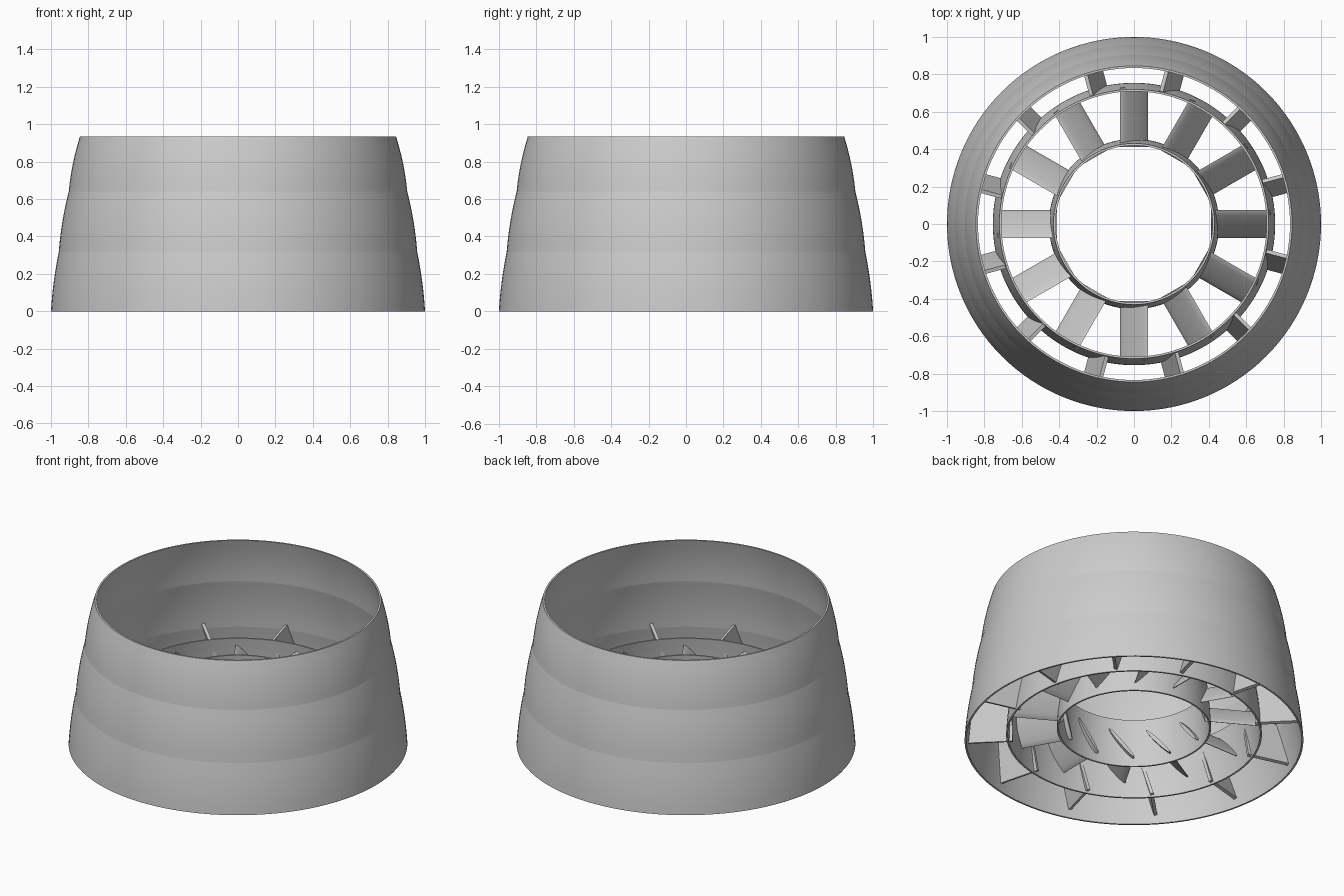
import bpy, bmesh, math

if "Cube" in bpy.data.objects:
    bpy.data.objects.remove(bpy.data.objects["Cube"])

SEG = 128
WALL = 0.011


def finish(name, bm, angle):
    bmesh.ops.recalc_face_normals(bm, faces=bm.faces[:])
    me = bpy.data.meshes.new(name)
    bm.to_mesh(me)
    bm.free()
    ob = bpy.data.objects.new(name, me)
    bpy.context.collection.objects.link(ob)
    bpy.ops.object.select_all(action='DESELECT')
    ob.select_set(True)
    bpy.context.view_layer.objects.active = ob
    bpy.ops.object.shade_smooth_by_angle(angle=math.radians(angle))
    return ob


def band_profile(stations, steps=6):
    """Bulging curve through (r, z) stations, with a kink at each one."""
    pts = [stations[0]]
    for (r0, z0), (r1, z1) in zip(stations, stations[1:]):
        for i in range(1, steps + 1):
            t = i / steps
            pts.append((r0 + (r1 - r0) * (0.45 * t + 0.55 * t * t), z0 + (z1 - z0) * t))
    return pts


def ring(name, stations):
    outer = band_profile(stations)
    loop = outer + [(r - WALL, z) for r, z in reversed(outer)]
    bm = bmesh.new()
    cols = []
    for i in range(SEG):
        a = 2 * math.pi * i / SEG
        cols.append([bm.verts.new((r * math.cos(a), r * math.sin(a), z)) for r, z in loop])
    n = len(loop)
    for i in range(SEG):
        a, b = cols[i], cols[(i + 1) % SEG]
        for j in range(n):
            k = (j + 1) % n
            bm.faces.new((a[j], b[j], b[k], a[k]))
    return finish(name, bm, 5)


def vanes(name, section, r_in, r_out, start, angle):
    """Twelve radial vanes; section is (tangent, z), r_out is a function of z."""
    bm = bmesh.new()
    n = len(section)
    for i in range(12):
        a = math.radians(start + 30 * i)
        c, s = math.cos(a), math.sin(a)
        ends = [[bm.verts.new((rad(z) * c - t * s, rad(z) * s + t * c, z)) for t, z in section]
                for rad in (lambda z: r_in, r_out)]
        for j in range(n):
            k = (j + 1) % n
            bm.faces.new((ends[0][j], ends[0][k], ends[1][k], ends[1][j]))
        bm.faces.new(ends[0])
        bm.faces.new(ends[1])
    return finish(name, bm, angle)


def tilted(points, pitch, zc):
    """Rotate (chord, thickness) points up towards the counter-clockwise side."""
    c, s = math.cos(pitch), math.sin(pitch)
    return [(u * c - v * s, zc + u * s + v * c) for u, v in points]


# Concentric shells
ring("outer_shell", [(1.0, 0), (0.958, 0.32), (0.905, 0.64), (0.845, 0.935)])
ring("middle_ring", [(0.755, 0.04), (0.720, 0.355)])
ring("inner_ring", [(0.455, 0.08), (0.431, 0.38)])

# Inner blades: thin lens section
half, thick, m = 0.117, 0.012, 8
top = [(half * math.cos(math.pi * i / m), thick * math.sin(math.pi * i / m)) for i in range(m + 1)]
lens = top + [(u, -v) for u, v in reversed(top[1:-1])]
vanes("inner_blades", tilted(lens, math.radians(50), 0.22), 0.413, lambda z: 0.73, 0, 40)

# Outer struts: steep flat plates whose ends follow the shell
plate = [(-0.155, -0.01), (0.155, -0.01), (0.155, 0.01), (-0.155, 0.01)]
vanes("outer_struts", tilted(plate, math.radians(74), 0.203), 0.722,
      lambda z: 0.990 - 0.125 * z, 15, 30)
